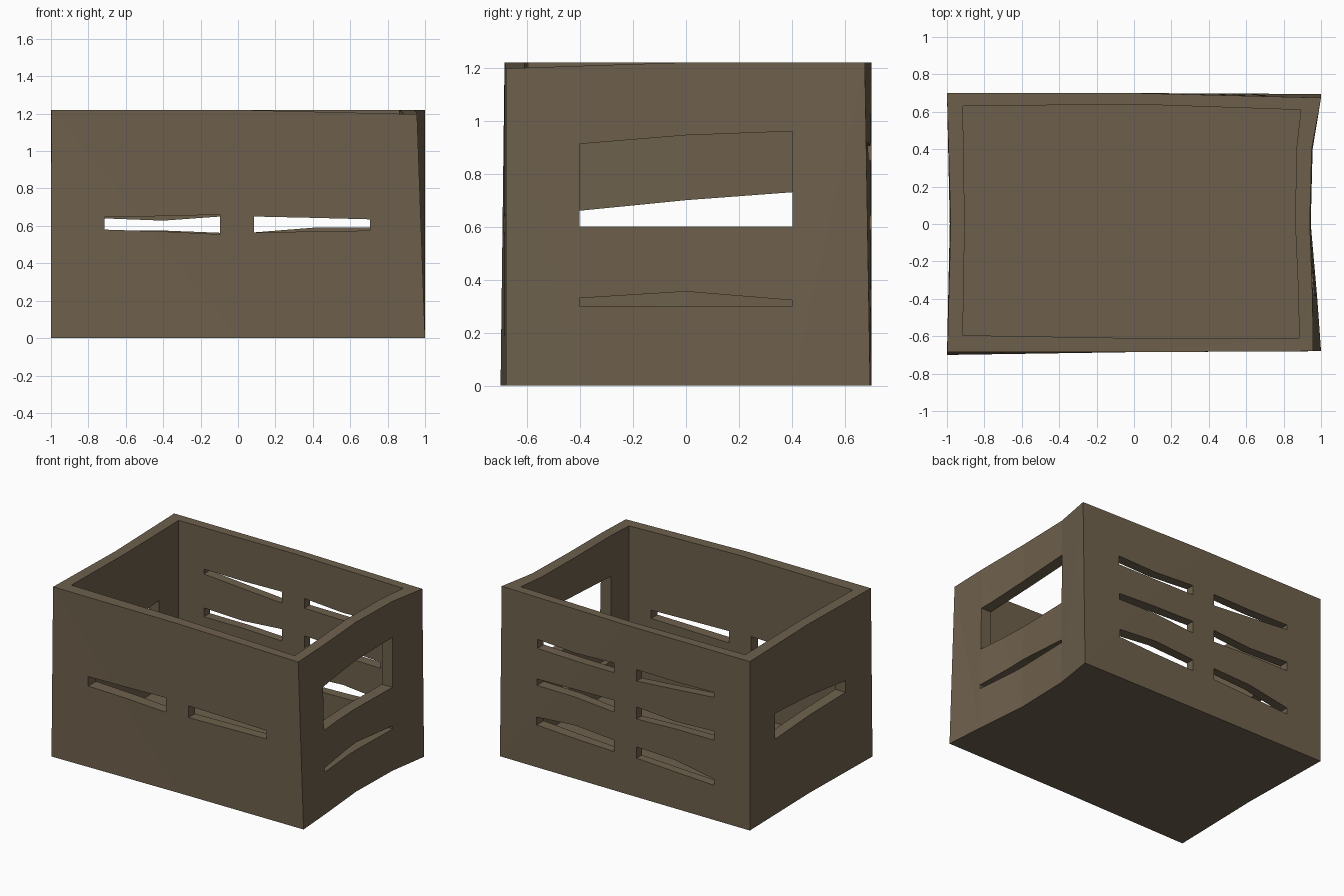
import bpy, bmesh
from mathutils import Vector

if "Cube" in bpy.data.objects:
    bpy.data.objects.remove(bpy.data.objects["Cube"])

wood = bpy.data.materials.new("weathered_brown_wood")
wood.diffuse_color = (0.155, 0.118, 0.073, 1)
wood.use_nodes = True
wood.node_tree.nodes["Principled BSDF"].inputs["Base Color"].default_value = wood.diffuse_color


def make_object(name, bm):
    bmesh.ops.recalc_face_normals(bm, faces=bm.faces[:])
    me = bpy.data.meshes.new(name)
    bm.to_mesh(me)
    bm.free()
    ob = bpy.data.objects.new(name, me)
    bpy.context.collection.objects.link(ob)
    me.materials.append(wood)
    return ob


# Crate body: warped plan loops, anticlockwise from the front left corner
outer_bottom = [(-1, -.70), (0, -.685), (1, -.68), (.98, -.4), (.945, 0),
                (.955, .4), (1, .695), (0, .70), (-1, .70), (-.985, 0)]
outer_top = [(-.998, -.685), (0, -.685), (.957, -.68), (.955, -.4), (.94, 0),
             (.95, .4), (1, .675), (0, .70), (-1, .70), (-.98, 0)]
inner = [(-.915, -.595), (0, -.61), (.882, -.61), (.88, -.4), (.862, 0),
         (.868, .4), (.892, .61), (0, .64), (-.915, .63), (-.905, 0)]
rim_z = [1.22, 1.22, 1.197, 1.207, 1.22, 1.22, 1.22, 1.22, 1.22, 1.22]

bm = bmesh.new()
loops = [[bm.verts.new((x, y, 0)) for x, y in outer_bottom],
         [bm.verts.new((x, y, z)) for (x, y), z in zip(outer_top, rim_z)],
         [bm.verts.new((x, y, z)) for (x, y), z in zip(inner, rim_z)],
         [bm.verts.new((x, y, .09)) for x, y in inner]]
n = len(inner)
for a, b in zip(loops, loops[1:]):
    for i in range(n):
        j = (i + 1) % n
        bm.faces.new((a[i], a[j], b[j], b[i]))
bm.faces.new(loops[0])
bm.faces.new(loops[3])
bmesh.ops.triangulate(bm, faces=bm.faces[:])
crate = make_object("crate", bm)

# Slot cutters: positions along the wall, then bottom and top heights
cut = bmesh.new()


def slot(side, us, lows, highs):
    outline = list(zip(us, lows)) + list(zip(us, highs))[::-1]
    axis_x = side in ("left", "right")
    sign = 1 if side in ("right", "back") else -1
    near, far = (.75, 1.1) if axis_x else (.5, .8)
    rings = []
    for d in (near * sign, far * sign):
        rings.append([cut.verts.new((d, u, z) if axis_x else (u, d, z)) for u, z in outline])
    k = len(outline)
    cut.faces.new(rings[0])
    cut.faces.new(rings[1])
    for i in range(k):
        j = (i + 1) % k
        cut.faces.new((rings[0][i], rings[0][j], rings[1][j], rings[1][i]))


neg, pos = (-.715, -.4, -.095), (.085, .4, .705)
slot("front", neg, (.58, .57, .555), (.648, .652, .66))
slot("front", pos, (.565, .57, .575), (.65, .643, .635))
slot("back", neg, (.885, .86, .837), (.92, .915, .92))
slot("back", neg, (.576, .575, .563), (.64, .628, .65))
slot("back", neg, (.25, .265, .28), (.295, .35, .362))
slot("back", pos, (.85, .85, .855), (.92, .905, .92))
slot("back", pos, (.565, .59, .59), (.65, .645, .635))
slot("back", pos, (.28, .29, .305), (.362, .385, .362))
side_y = (-.402, 0, .402)
slot("right", side_y, (.60, .60, .60), (.912, .945, .96))
slot("right", side_y, (.30, .30, .30), (.33, .355, .322))
slot("left", side_y, (.575, .56, .545), (.66, .70, .73))
cutter = make_object("slot_cutter", cut)
cutter.hide_render = True

# Cut the hand holes and slots, then drop the cutter
mod = crate.modifiers.new("slots", 'BOOLEAN')
mod.operation = 'DIFFERENCE'
mod.solver = 'EXACT'
mod.object = cutter
bpy.context.view_layer.update()
deps = bpy.context.evaluated_depsgraph_get()
cut_mesh = bpy.data.meshes.new_from_object(crate.evaluated_get(deps))
crate.modifiers.clear()
crate.data = cut_mesh
bpy.data.objects.remove(cutter)
